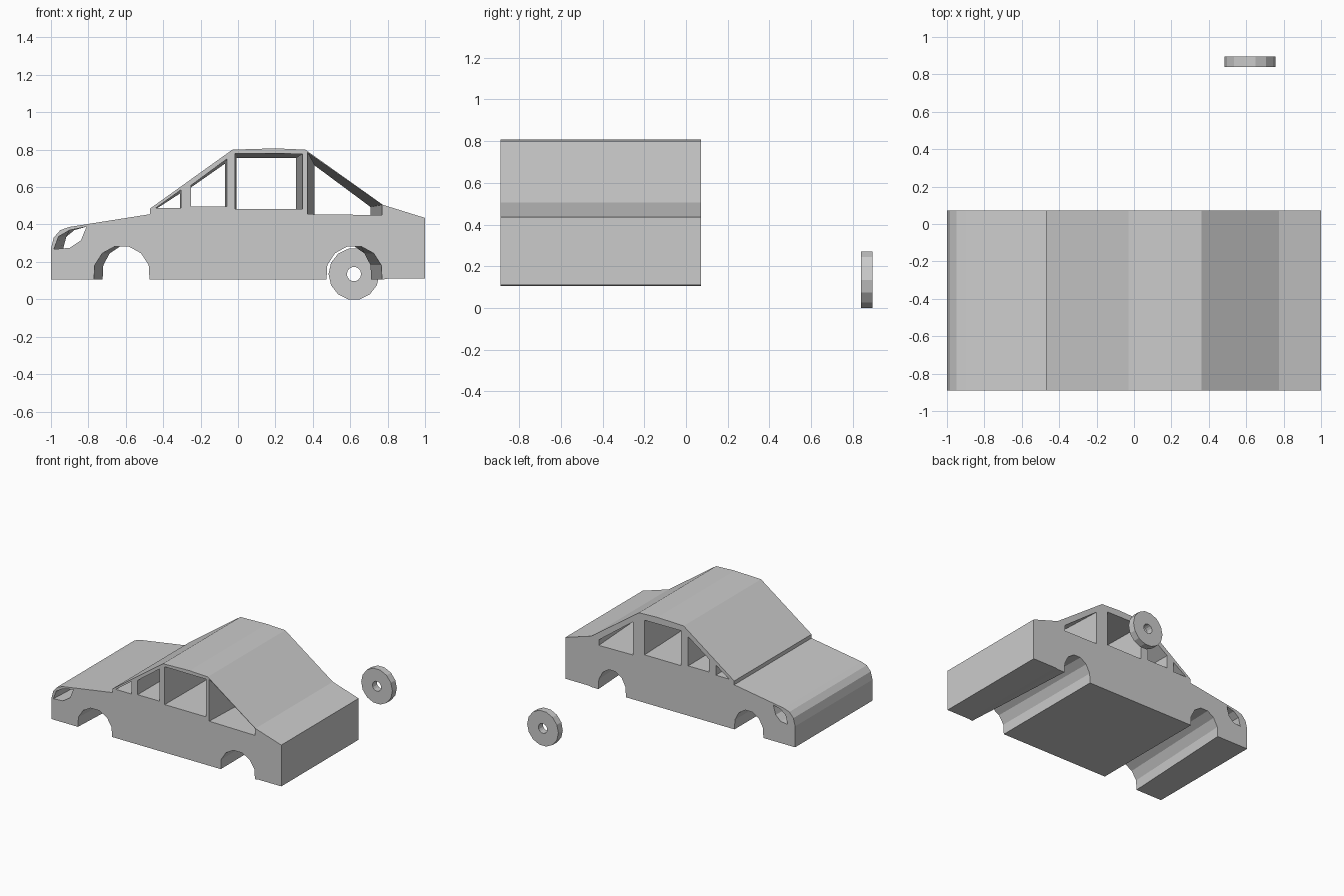
import bpy, bmesh, math

if "Cube" in bpy.data.objects:
    bpy.data.objects.remove(bpy.data.objects["Cube"])


def loft(bm, near, far, y0, y1):
    """Closed prism between two matching xz loops."""
    a = [bm.verts.new((x, y0, z)) for x, z in near]
    b = [bm.verts.new((x, y1, z)) for x, z in far]
    bm.faces.new(a)
    bm.faces.new(b[::-1])
    n = len(a)
    for i in range(n):
        j = (i + 1) % n
        bm.faces.new((a[j], a[i], b[i], b[j]))


def tunnel(bm, near, left=0, right=0, height=1):
    """Opening through the body, narrowing towards the far side."""
    xs = [p[0] for p in near]
    x0, x1 = min(xs), max(xs)
    z0 = min(p[1] for p in near)
    k = (x1 - x0 - left - right) / (x1 - x0)
    far = [(x0 + left + (x - x0) * k, z0 + (z - z0) * height) for x, z in near]
    loft(bm, near, far, -.9, .082)


def arch(cx, r):
    """Faceted wheel arch with straight legs below the body."""
    top = [(cx + r * math.cos(t), .135 + r * math.sin(t))
           for t in (math.radians(18 + 28.8 * i) for i in range(6))]
    return [(cx + r, .05)] + top + [(cx - r, .05)]


def finish(bm, name):
    bmesh.ops.recalc_face_normals(bm, faces=bm.faces)
    me = bpy.data.meshes.new(name)
    bm.to_mesh(me)
    bm.free()
    ob = bpy.data.objects.new(name, me)
    bpy.context.collection.objects.link(ob)
    return ob


# Car body: side profile extruded across the width
profile = [(-1, .105), (-1, .27), (-.985, .33), (-.95, .37), (-.9, .387),
           (-.47, .455), (-.47, .485), (-.03, .80), (.2, .807), (.36, .80),
           (.775, .505), (1, .435), (1, .11), (.8, .11), (.77, .105)]
bm = bmesh.new()
loft(bm, profile, profile, -.89, .072)
body = finish(bm, "car_body")

# Openings: headlights, side windows, rear side windows, wheel arches
bm = bmesh.new()
tunnel(bm, [(-.985, .268), (-.96, .335), (-.9, .37), (-.81, .388), (-.84, .315), (-.9, .275)], left=.05)
tunnel(bm, [(-.44, .488), (-.305, .585), (-.305, .488)], .01, .005, .8)
tunnel(bm, [(-.25, .497), (-.25, .61), (-.06, .75), (-.06, .497)], 0, .01, .9)
tunnel(bm, [(-.015, .482), (-.015, .78), (.345, .778), (.345, .482)], .008, .035, .92)
tunnel(bm, [(.372, .785), (.77, .505), (.77, .45), (.372, .455)], .038, .062, .79)
tunnel(bm, arch(-.622, .152), left=.048)
tunnel(bm, arch(.622, .152), right=.06)
cutter = finish(bm, "opening_cutter")
cutter.hide_render = True
cutter.hide_viewport = True

mod = body.modifiers.new("openings", 'BOOLEAN')
mod.operation = 'DIFFERENCE'
mod.solver = 'EXACT'
mod.object = cutter

# Loose wheel with a centre hole, beyond the far side
N, CX, CZ = 14, .62, .135
section = [(.136, .84), (.136, .895), (.038, .895), (.038, .84)]
bm = bmesh.new()
rings = []
for i in range(N):
    t = 2 * math.pi * (i + .5) / N - math.pi / 2
    rings.append([bm.verts.new((CX + r * math.cos(t), y, CZ + r * math.sin(t) * 1.02)) for r, y in section])
for i in range(N):
    a, b = rings[i], rings[(i + 1) % N]
    for k in range(4):
        m = (k + 1) % 4
        bm.faces.new((a[k], a[m], b[m], b[k]))
finish(bm, "wheel")
